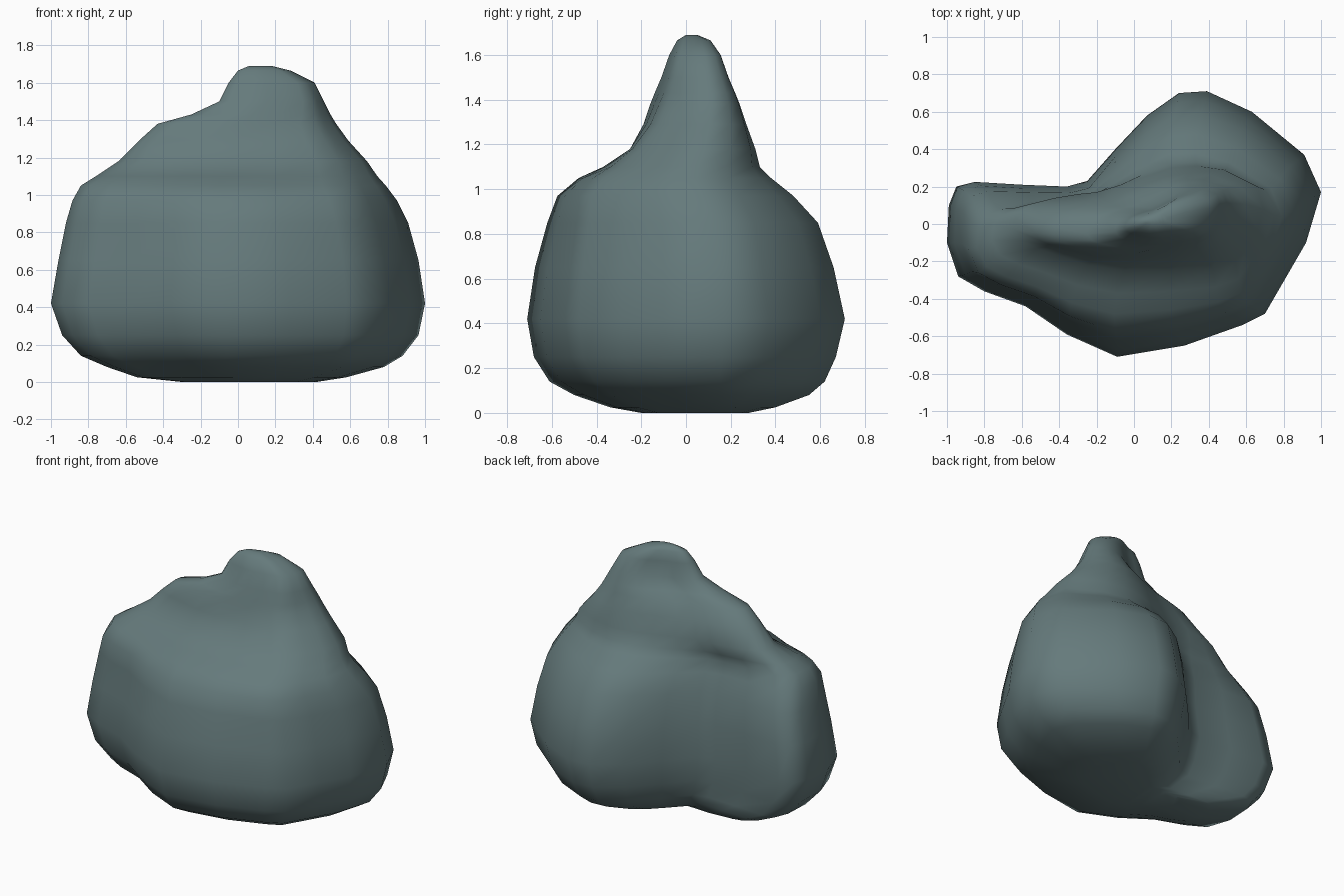
import bpy, bmesh

# Plan outline of the broad base and, point for point, of the ridge above the ledge
BASE = [(-1, -.1), (-.94, -.28), (-.8, -.36), (-.58, -.44), (-.36, -.59), (-.09, -.71),
        (.27, -.65), (.58, -.54), (.7, -.48), (.81, -.29), (.92, -.1), (1, .17),
        (.91, .37), (.63, .6), (.39, .71), (.24, .7), (.07, .58), (-.1, .4),
        (-.25, .23), (-.36, .2), (-.6, .21), (-.85, .225), (-.95, .2), (-.99, .1)]
RIDGE = [(-.64, -.03), (-.6, -.09), (-.52, -.13), (-.4, -.17), (-.25, -.22), (-.05, -.25),
         (.2, -.25), (.42, -.24), (.54, -.2), (.6, -.12), (.66, -.03), (.69, .08),
         (.66, .2), (.48, .29), (.34, .31), (.2, .3), (.08, .26), (-.07, .21),
         (-.2, .17), (-.3, .16), (-.42, .14), (-.54, .11), (-.6, .07), (-.63, .03)]

# Levels: height, x min, x max, y min, y max, blend from base to ridge, diagonal skew
LEVELS = [(.0, -.3, .42, -.2, .28, 0, 0), (.025, -.54, .58, -.34, .4, 0, 0),
          (.08, -.7, .78, -.5, .55, 0, 0), (.14, -.84, .88, -.61, .62, 0, 0),
          (.25, -.94, .965, -.68, .67, 0, 0), (.42, -1, 1, -.71, .71, 0, 0),
          (.65, -.96, .965, -.675, .66, 0, 0), (.85, -.92, .91, -.62, .59, .1, 0),
          (.97, -.885, .85, -.575, .48, .25, 0), (1.05, -.84, .79, -.48, .38, .45, 0),
          (1.1, -.76, .745, -.37, .33, .7, 0), (1.18, -.64, .69, -.25, .31, 1, 0),
          (1.29, -.53, .59, -.19, .27, 1, .15), (1.38, -.43, .525, -.16, .24, 1, .25),
          (1.43, -.25, .495, -.14, .22, 1, .3), (1.5, -.1, .46, -.11, .19, 1, .3),
          (1.6, -.05, .41, -.075, .155, 1, .3), (1.665, 0, .28, -.04, .11, 1, .3),
          (1.69, .06, .18, 0, .05, 1, .3)]


def fit(values, low, high):
    a, b = min(values), max(values)
    return [low + (v - a) / (b - a) * (high - low) for v in values]


def outline(x0, x1, y0, y1, blend, skew):
    # Each outline is normalised first, so the blend changes only its shape
    bx, by = (fit(c, 0, 1) for c in zip(*BASE))
    rx, ry = (fit(c, 0, 1) for c in zip(*RIDGE))
    xs = [p + (q - p) * blend for p, q in zip(bx, rx)]
    ys = [p + (q - p) * blend + skew * x for p, q, x in zip(by, ry, xs)]
    return zip(fit(xs, x0, x1), fit(ys, y0, y1))


# Loft the boulder through all levels
bm = bmesh.new()
rings = [[bm.verts.new((x, y, z)) for x, y in outline(*rest)] for z, *rest in LEVELS]
n = len(BASE)
for low, high in zip(rings, rings[1:]):
    for i in range(n):
        j = (i + 1) % n
        bm.faces.new((low[i], low[j], high[j], high[i]))
for ring in (rings[0][::-1], rings[-1]):
    bm.faces.new(ring)
bmesh.ops.triangulate(bm, faces=[f for f in bm.faces if len(f.verts) > 4])
bmesh.ops.recalc_face_normals(bm, faces=bm.faces)
for f in bm.faces:
    f.smooth = True

mesh = bpy.data.meshes.new("boulder")
bm.to_mesh(mesh)
bm.free()
boulder = bpy.data.objects.new("boulder", mesh)
bpy.context.collection.objects.link(boulder)

# Single stone colour
stone = bpy.data.materials.new("blue grey stone")
stone.diffuse_color = (.13, .195, .2, 1)
mesh.materials.append(stone)
